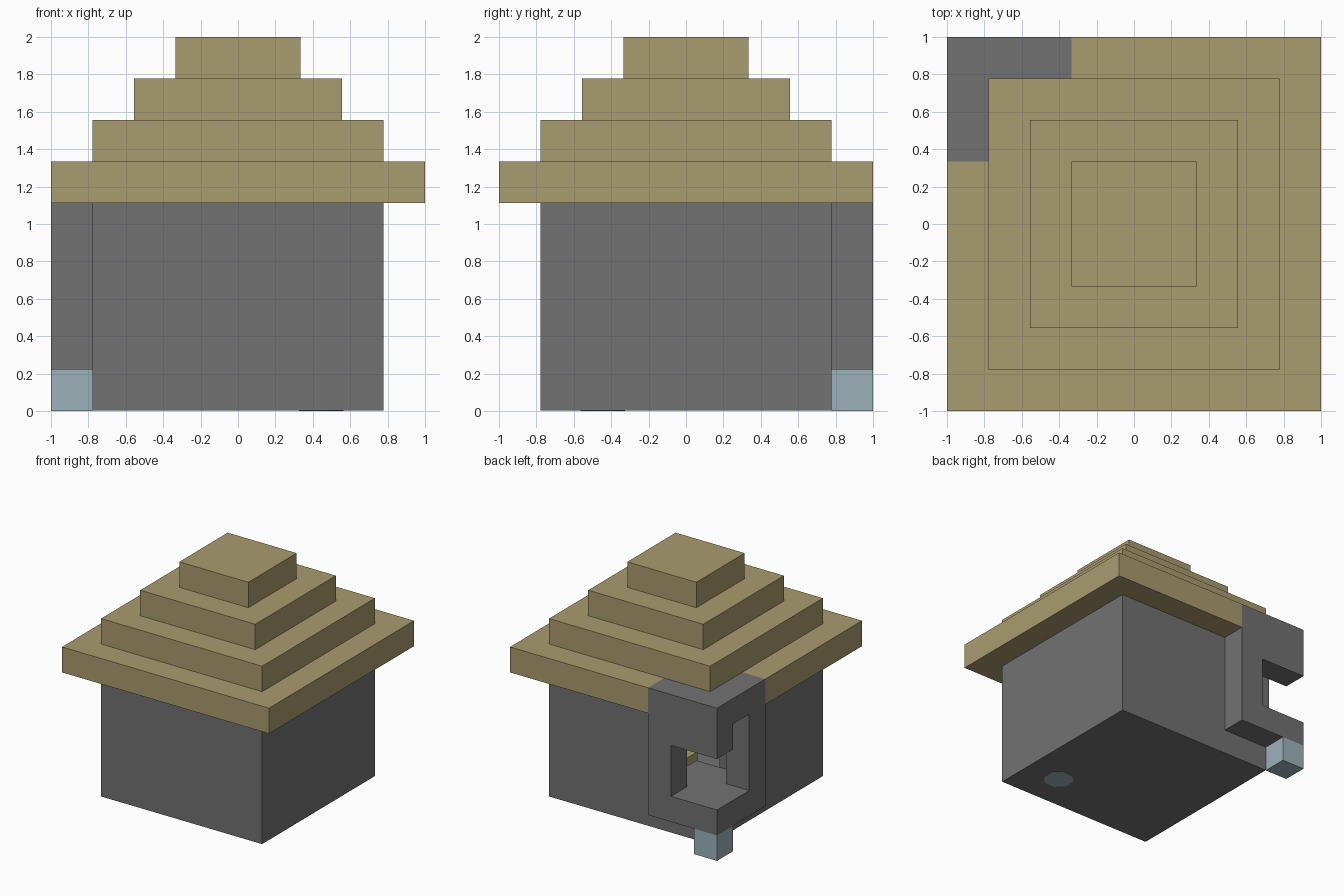
import bpy
import bmesh
import math

cube = bpy.data.objects.get("Cube")
if cube:
    bpy.data.objects.remove(cube, do_unlink=True)

CELL = 2 / 9  # everything sits on a nine-cell grid


def material(name, rgb):
    mat = bpy.data.materials.new(name)
    mat.use_nodes = True
    color = (*rgb, 1.0)
    mat.diffuse_color = color
    mat.node_tree.nodes["Principled BSDF"].inputs["Base Color"].default_value = color
    return mat


STONE = material("stone grey", (0.168, 0.168, 0.168))
STRAW = material("straw tan", (0.40, 0.333, 0.16))
GLASS = material("pale blue", (0.333, 0.45, 0.49))


def prism(name, outline, low, high, mat):
    """Extrude an outline given in cells: u from the -x side, v from the back."""
    bm = bmesh.new()
    verts = [bm.verts.new((u * CELL - 1, 1 - v * CELL, low * CELL)) for u, v in outline]
    base = bm.faces.new(verts)
    top = bmesh.ops.extrude_face_region(bm, geom=[base])["geom"]
    moved = [g for g in top if isinstance(g, bmesh.types.BMVert)]
    bmesh.ops.translate(bm, verts=moved, vec=(0, 0, (high - low) * CELL))
    bmesh.ops.recalc_face_normals(bm, faces=bm.faces)
    mesh = bpy.data.meshes.new(name)
    bm.to_mesh(mesh)
    bm.free()
    mesh.materials.append(mat)
    obj = bpy.data.objects.new(name, mesh)
    bpy.context.collection.objects.link(obj)
    return obj


def rect(u0, v0, u1, v1):
    return [(u0, v0), (u1, v0), (u1, v1), (u0, v1)]


# House body: floor slab and hollow walls, open at the back corner
prism("floor_slab", rect(1, 1, 8, 8), 0.01, 1, STONE)
prism("house_walls", [(3, 1), (8, 1), (8, 8), (1, 8), (1, 3),
                      (2, 3), (2, 7), (7, 7), (7, 2), (3, 2)], 1, 5, STONE)

# Stepped roof, its lowest tier notched around the corner bay
prism("roof_eaves", [(3, 0), (9, 0), (9, 9), (0, 9), (0, 3), (3, 3)], 5, 6, STRAW)
for tier in range(1, 4):
    prism(f"roof_tier_{tier}", rect(tier, tier, 9 - tier, 9 - tier),
          5 + tier, 6 + tier, STRAW)

# Corner bay: sill, two posts, lintel and cap around the opening
prism("bay_sill", rect(0, 0, 3, 3), 1, 2, STONE)
prism("bay_back_post", rect(2, 0, 3, 1), 2, 4, STONE)
prism("bay_side_post", rect(0, 2, 1, 3), 2, 5, STONE)
prism("bay_lintel", rect(0, 0, 3, 1), 4, 5, STONE)
prism("bay_cap", rect(0, 0, 3, 3), 5, 6, STONE)

# Pale block under the bay corner
prism("corner_foot", rect(0, 0, 1, 1), 0, 1, GLASS)

# Small block indoors and round inlay in the underside
prism("indoor_block", rect(4, 3.5, 5, 4.5), 1, 1.5, STRAW)
octagon = [(6.5 + 0.58 * math.cos(math.pi * (i + 0.5) / 4),
            6.5 + 0.58 * math.sin(math.pi * (i + 0.5) / 4)) for i in range(8)]
prism("underside_inlay", octagon, 0, 0.02, GLASS)
